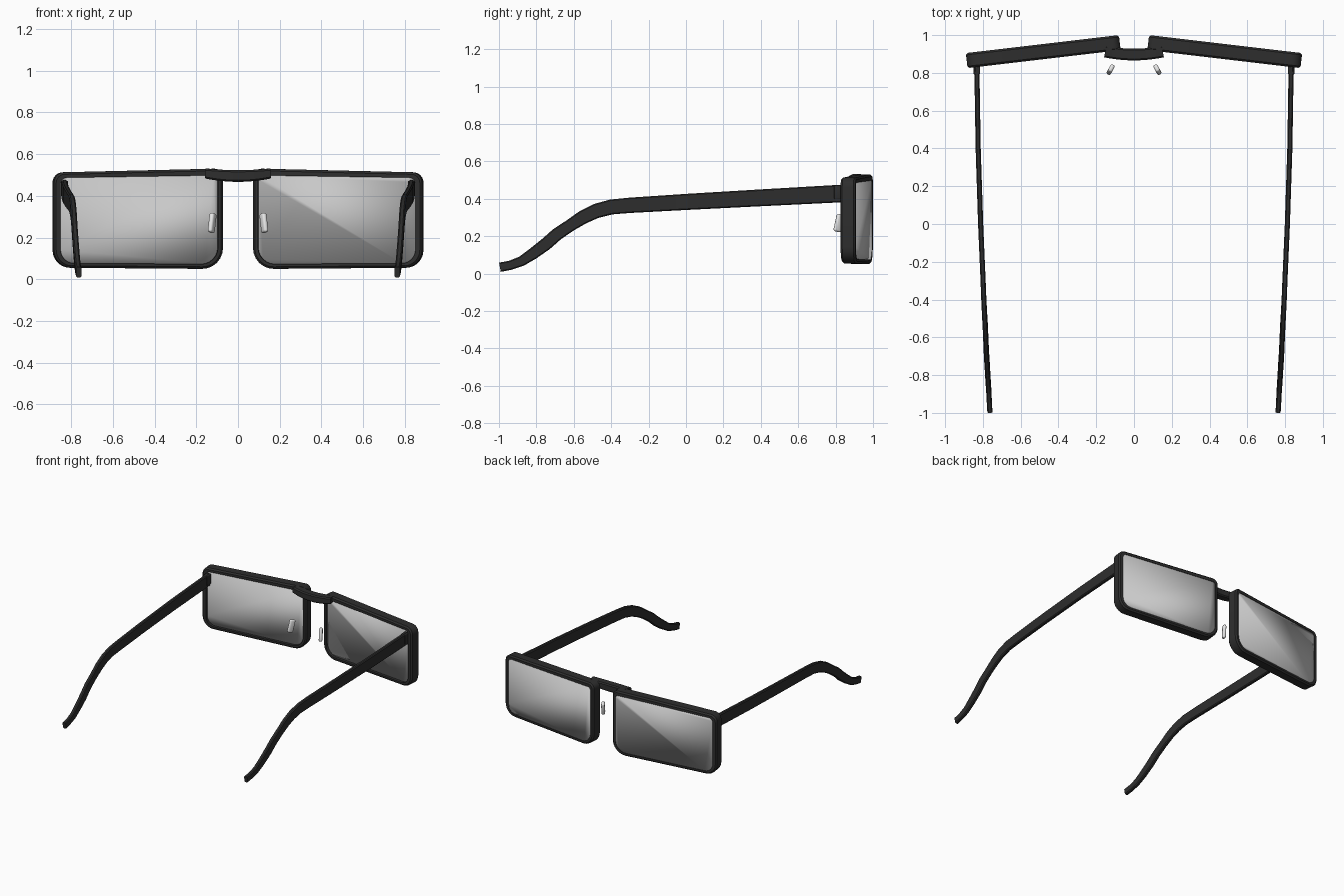
import bpy, bmesh, math
from mathutils import Vector, Matrix

if "Cube" in bpy.data.objects:
    bpy.data.objects.remove(bpy.data.objects["Cube"])


def material(name, v):
    m = bpy.data.materials.new(name)
    m.diffuse_color = (v, v, v, 1)
    m.use_nodes = True
    m.node_tree.nodes["Principled BSDF"].inputs["Base Color"].default_value = m.diffuse_color
    return m


BLACK = material("black_plastic", 0.027)
LENS = material("lens_grey", 0.58)
PAD = material("pad_white", 0.8)


def finish(bm, name, mat, mirror=True, angle=40):
    bmesh.ops.recalc_face_normals(bm, faces=bm.faces[:])
    me = bpy.data.meshes.new(name)
    bm.to_mesh(me)
    bm.free()
    ob = bpy.data.objects.new(name, me)
    bpy.context.collection.objects.link(ob)
    me.materials.append(mat)
    bpy.ops.object.select_all(action='DESELECT')
    ob.select_set(True)
    bpy.context.view_layer.objects.active = ob
    bpy.ops.object.shade_smooth_by_angle(angle=math.radians(angle))
    if mirror:
        ob.modifiers.new("mirror", 'MIRROR').use_mirror_merge = False
    return ob


def loft(loops, closed=False):
    """Skin a row of equal-length loops; cap the ends unless closed."""
    bm = bmesh.new()
    rows = [[bm.verts.new(p) for p in lp] for lp in loops]
    n = len(rows[0])
    pairs = list(zip(rows, rows[1:])) + ([(rows[-1], rows[0])] if closed else [])
    for a, b in pairs:
        for i in range(n):
            j = (i + 1) % n
            bm.faces.new((a[i], a[j], b[j], b[i]))
    if not closed:
        bm.faces.new(rows[0])
        bm.faces.new(rows[-1])
    return bm


# Angled lens plane: u runs outward from the nose, depth runs forward
TILT = math.radians(6.7)
ORIGIN = Vector((0.08, 1.0, 0))
U = Vector((math.cos(TILT), -math.sin(TILT), 0))
N = Vector((math.sin(TILT), math.cos(TILT), 0))


def outline(corners, inset, depth, steps=6):
    """Rounded quad; corners are (u, z, radius) from lower inner, anticlockwise."""
    pts = []
    signs = ((1, 1), (-1, 1), (-1, -1), (1, -1))
    for k, ((u, z, r), (su, sz)) in enumerate(zip(corners, signs)):
        cu, cz = u + su * r, z + sz * r
        r = max(r - inset, 0.004)
        for i in range(steps + 1):
            a = math.pi * (1 + k / 2) + math.pi / 2 * i / steps
            pts.append(ORIGIN + U * (cu + r * math.cos(a)) + N * depth
                       + Vector((0, 0, cz + r * math.sin(a))))
    return pts


OUTER = [(0, 0.05, 0.10), (0.816, 0.055, 0.085), (0.816, 0.513, 0.05), (0, 0.53, 0.04)]
HOLE = [(0.025, 0.073, 0.08), (0.785, 0.077, 0.065), (0.785, 0.487, 0.03), (0.025, 0.498, 0.022)]

# Rims
finish(loft([outline(OUTER, 0, -0.01), outline(OUTER, 0, -0.07),
             outline(OUTER, 0.01, -0.08), outline(HOLE, 0, -0.08),
             outline(HOLE, 0, 0), outline(OUTER, 0.01, 0)], closed=True), "rims", BLACK)

# Lenses, fully smooth so the faces read as gently curved
finish(loft([outline(HOLE, 0, -0.003), outline(HOLE, 0, -0.06)]), "lenses", LENS, angle=180)


def section(c, side, up, hw, hh, ch):
    """Chamfered rectangle around c."""
    pts = [(hw, -hh + ch), (hw, hh - ch), (hw - ch, hh), (-hw + ch, hh),
           (-hw, hh - ch), (-hw, -hh + ch), (-hw + ch, -hh), (hw - ch, -hh)]
    return [c + side * a + up * b for a, b in pts]


# Temple arms: (x, y, z, half height) along the centreline
ARM = [(.832, .83, .428, .047), (.825, .4, .405, .045), (.812, 0, .383, .043),
       (.799, -.3, .365, .041), (.795, -.4, .356, .040), (.791, -.48, .335, .039),
       (.787, -.55, .302, .037), (.784, -.62, .257, .033), (.781, -.69, .210, .034),
       (.777, -.75, .157, .034), (.773, -.82, .105, .031), (.769, -.88, .066, .027),
       (.766, -.94, .044, .025), (.763, -.995, .034, .025)]
pts = [Vector(p[:3]) for p in ARM]
X = Vector((1, 0, 0))
loops = []
for i, p in enumerate(pts):
    t = (pts[min(i + 1, len(pts) - 1)] - pts[max(i - 1, 0)]).normalized()
    up = X.cross(t).normalized()
    loops.append(section(p, X, up, 0.0135, ARM[i][3], 0.006))
finish(loft(loops), "temple_arms", BLACK)


def block(size, matrix, bevel):
    bm = bmesh.new()
    bmesh.ops.create_cube(bm, size=1, matrix=Matrix.Diagonal((*size, 1)))
    bmesh.ops.bevel(bm, geom=bm.edges[:], offset=bevel, segments=3, profile=0.5,
                    affect='EDGES')
    bm.transform(matrix)
    return bm


# Hinges joining the arms to the rims
finish(block((0.034, 0.05, 0.075), Matrix.Translation((0.832, 0.817, 0.435)), 0.005),
       "hinges", BLACK)

# Nose pads, splayed and leaning
pad_pose = (Matrix.Translation((0.124, 0.817, 0.27)) @ Matrix.Rotation(math.radians(28), 4, 'Z')
            @ Matrix.Rotation(math.radians(-14), 4, 'X'))
finish(block((0.024, 0.042, 0.095), pad_pose, 0.010), "nose_pads", PAD)

# Bridge: bar sagging in the middle and bowing towards the face
loops = []
for i in range(13):
    s = i / 6 - 1
    c = Vector((0.152 * s, 0.897 + 0.016 * s * s, 0.495 + 0.012 * s * s))
    side = Vector((-0.2 * s, 1, 0)).normalized()
    loops.append(section(c, side, Vector((0, 0, 1)), 0.031, 0.028 - 0.004 * s * s, 0.008))
finish(loft(loops), "bridge", BLACK, mirror=False)
